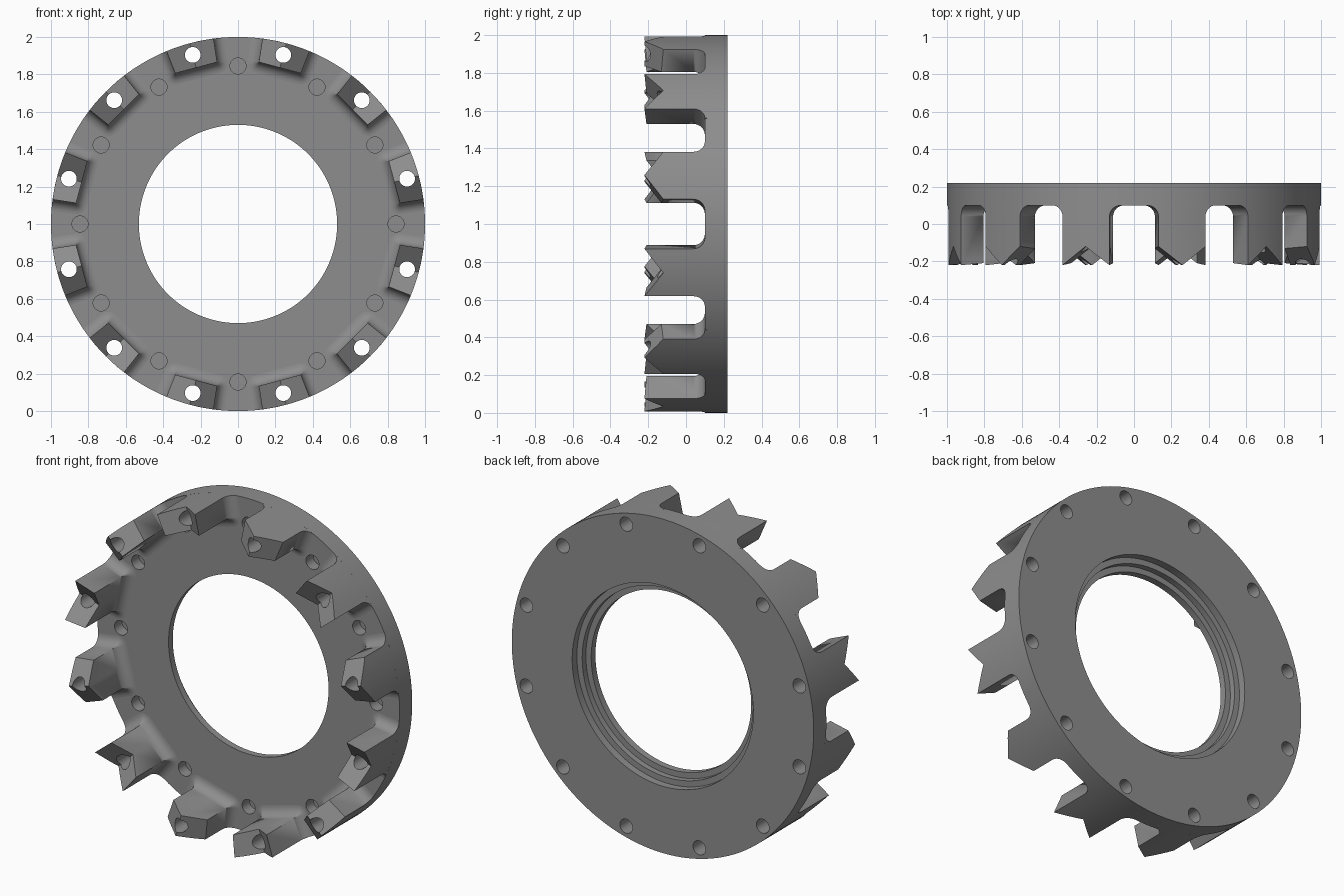
import bpy, bmesh, math
from mathutils import Vector

if "Cube" in bpy.data.objects:
    bpy.data.objects.remove(bpy.data.objects["Cube"])

STEEL = bpy.data.materials.new("steel_grey")
STEEL.diffuse_color = (0.27, 0.27, 0.27, 1)
STEEL.use_nodes = True
STEEL.node_tree.nodes["Principled BSDF"].inputs["Base Color"].default_value = STEEL.diffuse_color

BACK, FACE, TIP = 0.22, 0.10, -0.22      # y positions
HALF_OUT, HALF_IN, R_IN = 0.13, 0.116, 0.865   # tooth half widths, inner radius
FILLET, NOTCH = 0.06, 0.10


def place(r, u, y, a):
    """Radial r, tangential u and depth y at angle a, to world space."""
    c, s = math.cos(a), math.sin(a)
    return Vector((r * c - u * s, y, 1 + r * s + u * c))


def finish(name, bm):
    bmesh.ops.remove_doubles(bm, verts=bm.verts, dist=1e-5)
    bmesh.ops.recalc_face_normals(bm, faces=bm.faces)
    me = bpy.data.meshes.new(name)
    bm.to_mesh(me)
    bm.free()
    me.materials.append(STEEL)
    ob = bpy.data.objects.new(name, me)
    bpy.context.collection.objects.link(ob)
    return ob


def lathe(name, profile, steps=192):
    """Closed (radius, y) profile turned about the y axis."""
    bm = bmesh.new()
    rings = [[bm.verts.new(place(r, 0, y, 2 * math.pi * i / steps))
              for r, y in profile] for i in range(steps)]
    n = len(profile)
    for i in range(steps):
        p, q = rings[i], rings[(i + 1) % steps]
        for j in range(n):
            k = (j + 1) % n
            bm.faces.new((p[j], p[k], q[k], q[j]))
    return finish(name, bm)


def pins(name, radius, r, y0, y1, offset, steps=32):
    """Twelve round pins used as hole cutters."""
    bm = bmesh.new()
    for k in range(12):
        a = math.radians(30 * k + offset)
        ends = [[bm.verts.new(place(radius + r * math.cos(2 * math.pi * i / steps),
                                    r * math.sin(2 * math.pi * i / steps), y, a))
                 for i in range(steps)] for y in (y0, y1)]
        bm.faces.new(ends[0])
        bm.faces.new(ends[1])
        for i in range(steps):
            j = (i + 1) % steps
            bm.faces.new((ends[0][i], ends[0][j], ends[1][j], ends[1][i]))
    ob = finish(name, bm)
    ob.hide_render = True
    return ob


def outline(d):
    """Tooth cross-section grown by d: outer arc, then filleted inner edge."""
    top = math.asin(HALF_OUT + d)
    pts = [(math.cos(top * t / 4), math.sin(top * t / 4)) for t in range(-4, 5)]
    corner = [(R_IN - d * math.sin(t * math.pi / 12), HALF_IN + d * math.cos(t * math.pi / 12))
              for t in range(7)]
    return pts + corner + [(R_IN - d, 0)] + [(r, -u) for r, u in reversed(corner)]


def add_tooth(bm, a, ridge):
    """Flared root, straight shank, and a V ridge or V notch on the end."""
    layers = [[(r, u, FACE + 0.01) for r, u in outline(FILLET)]]
    for i in range(9):
        t = i * math.pi / 16
        layers.append([(r, u, FACE - FILLET * (1 - math.cos(t)))
                       for r, u in outline(FILLET * (1 - math.sin(t)))])
    end = []
    for r, u in outline(0):
        f = NOTCH * abs(u) / HALF_OUT
        end.append((r, u, TIP + (f if ridge else NOTCH - f)))
    layers.append(end)
    rows = [[bm.verts.new(place(*p, a)) for p in row] for row in layers]
    n = len(end)
    for p, q in zip(rows, rows[1:]):
        for i in range(n):
            j = (i + 1) % n
            bm.faces.new((p[i], p[j], q[j], q[i]))
    bm.faces.new(rows[0])
    # two sloping end faces meeting on the radial centre line (4 outside, 16 inside)
    bm.faces.new(rows[-1][4:17])
    bm.faces.new(rows[-1][16:] + rows[-1][:5])


def cut(ob, cutter):
    m = ob.modifiers.new("holes", 'BOOLEAN')
    m.operation, m.solver, m.object = 'DIFFERENCE', 'EXACT', cutter
    bpy.context.view_layer.objects.active = ob
    bpy.ops.object.modifier_apply(modifier=m.name)


# Ring with a stepped bore at the back
ring = lathe("ring", [(1, FACE), (1, BACK), (0.60, BACK), (0.60, 0.175),
                      (0.565, 0.175), (0.565, 0.14), (0.53, 0.14), (0.53, FACE)])

# Twelve teeth, alternately ridged and notched
bm = bmesh.new()
for k in range(12):
    add_tooth(bm, math.radians(15 + 30 * k), k % 2 == 0)
teeth = finish("teeth", bm)

# Through holes in the teeth, blind holes between them
through = pins("through_hole_cutter", 0.936, 0.042, -0.4, 0.4, 15)
blind = pins("blind_hole_cutter", 0.845, 0.043, -0.05, 0.17, 0)
cut(ring, through)
cut(ring, blind)
cut(teeth, through)
for c in (through, blind):
    bpy.data.objects.remove(c)

for ob in (ring, teeth):
    bpy.ops.object.select_all(action='DESELECT')
    ob.select_set(True)
    bpy.context.view_layer.objects.active = ob
    bpy.ops.object.shade_smooth_by_angle(angle=math.radians(30))
